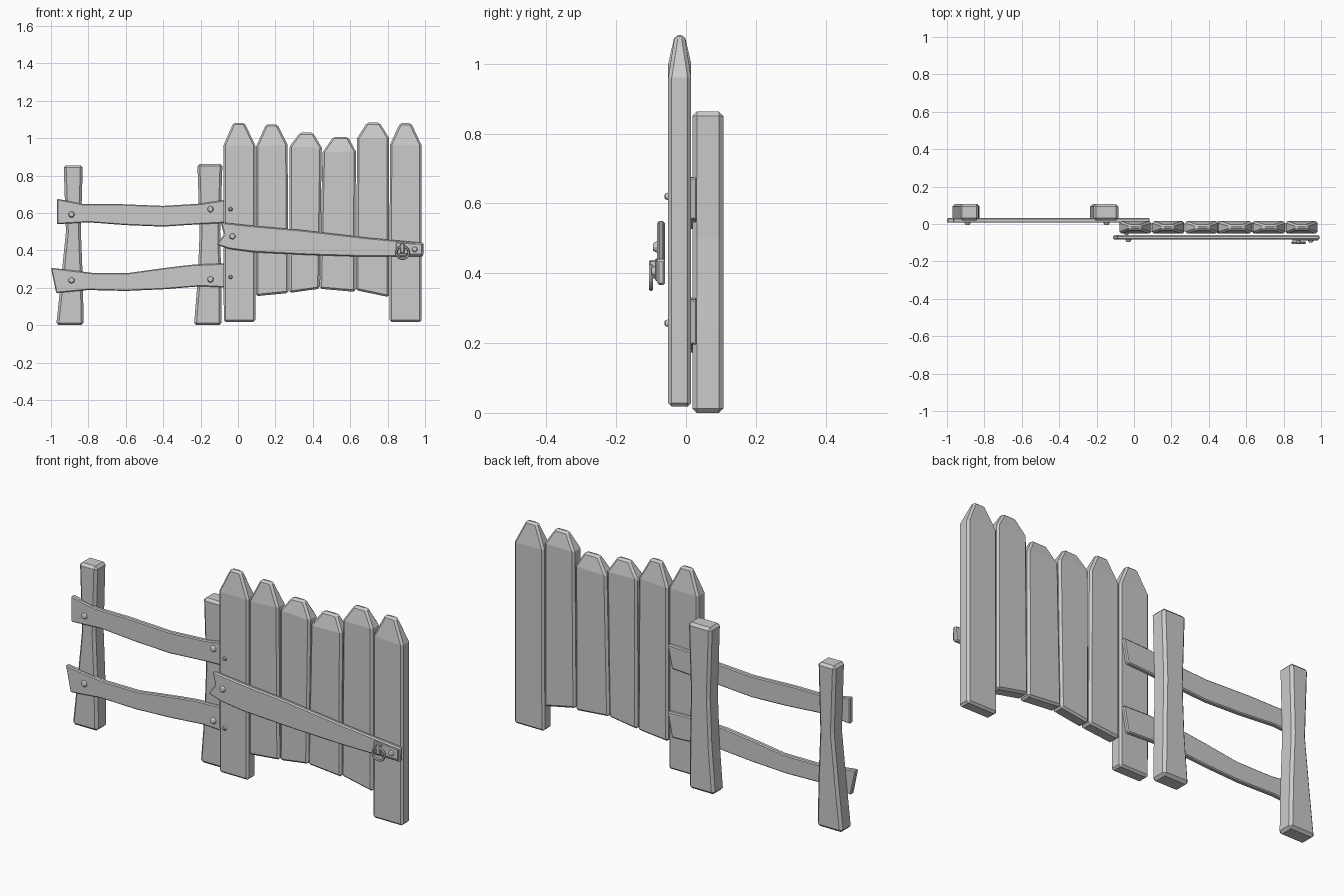
import bpy, bmesh
from math import pi
from mathutils import Matrix

if "Cube" in bpy.data.objects:
    bpy.data.objects.remove(bpy.data.objects["Cube"])


def finish(bm, name, bevel=0.0):
    bmesh.ops.recalc_face_normals(bm, faces=bm.faces)
    me = bpy.data.meshes.new(name)
    bm.to_mesh(me)
    bm.free()
    ob = bpy.data.objects.new(name, me)
    bpy.context.collection.objects.link(ob)
    if bevel:
        m = ob.modifiers.new("Bevel", 'BEVEL')
        m.width = bevel
        m.segments = 1
        m.limit_method = 'ANGLE'
        m.angle_limit = 0.6
    return ob


def board(name, outline, y0, y1, bevel):
    """Extrude an x-z outline from y0 to y1."""
    bm = bmesh.new()
    f = [bm.verts.new((x, y0, z)) for x, z in outline]
    b = [bm.verts.new((x, y1, z)) for x, z in outline]
    bm.faces.new(f)
    bm.faces.new(b[::-1])
    n = len(f)
    for i in range(n):
        j = (i + 1) % n
        bm.faces.new((f[i], b[i], b[j], f[j]))
    return finish(bm, name, bevel)


def picket(name, xl, xr, bl, br, sl, sr, t0, t1, top, bxl, bxr):
    """Picket with a head that tapers in width and in depth."""
    yc, h, ht = -0.018, 0.033, 0.014
    rings = [((bxl, bl), (bxr, br), h), ((xl, sl), (xr, sr), h), ((t0, top), (t1, top), ht)]
    bm = bmesh.new()
    r = []
    for (x0, z0), (x1, z1), d in rings:
        r.append([bm.verts.new(p) for p in ((x0, yc - d, z0), (x1, yc - d, z1),
                                            (x1, yc + d, z1), (x0, yc + d, z0))])
    bm.faces.new(r[0][::-1])
    bm.faces.new(r[2])
    for a, b in zip(r, r[1:]):
        for i in range(4):
            j = (i + 1) % 4
            bm.faces.new((a[i], a[j], b[j], b[i]))
    return finish(bm, name, 0.01)


def screw(name, x, y, z, r):
    """Low domed head facing -y."""
    bm = bmesh.new()
    bmesh.ops.create_cone(bm, cap_ends=True, segments=12, radius1=r, radius2=r * 0.6, depth=0.016,
                          matrix=Matrix.Translation((x, y, z)) @ Matrix.Rotation(pi / 2, 4, 'X'))
    return finish(bm, name, 0.002)


# Posts
board("post_left", [(-.972, 0), (-.825, 0), (-.83, .25), (-.84, .5), (-.83, .855), (-.932, .855),
                    (-.92, .5), (-.945, .25)], 0.018, 0.107, 0.013)
board("post_right", [(-.235, 0), (-.088, 0), (-.09, .25), (-.095, .5), (-.083, .863), (-.217, .863),
                     (-.205, .5), (-.215, .25)], 0.018, 0.107, 0.013)

# Fence rails
board("rail_upper", [(-.968, .54), (-.8, .55), (-.6, .535), (-.4, .527), (-.2, .54), (.06, .553),
                     (.085, .675), (-.08, .668), (-.2, .65), (-.4, .638), (-.65, .648), (-.83, .648),
                     (-.968, .676)], 0.007, 0.032, 0.005)
board("rail_lower", [(-.972, .172), (-.8, .188), (-.6, .183), (-.4, .192), (-.2, .208), (.06, .195),
                     (.085, .325), (-.08, .33), (-.25, .323), (-.4, .305), (-.58, .28), (-.78, .28),
                     (-1.0, .307)], 0.007, 0.032, 0.005)

# Gate pickets
pickets = [
    (-.078, .093, .018, .018, .96, .96, -.025, .035, 1.082, -.076, .093),
    (.096, .265, .155, .172, .955, .965, .15, .21, 1.074, .096, .27),
    (.275, .448, .172, .195, .955, .95, .332, .4, 1.03, .274, .436),
    (.452, .63, .195, .178, .925, .93, .51, .588, 1.007, .436, .628),
    (.637, .808, .187, .15, 1.0, 1.0, .69, .757, 1.083, .63, .808),
    (.812, .982, .018, .018, .965, .96, .866, .926, 1.08, .81, .982),
]
for i, p in enumerate(pickets):
    picket(f"picket_{i + 1}", *p)

# Slanted gate beam with a split end
board("gate_beam", [(-.115, .43), (-.05, .408), (.08, .39), (.38, .375), (.65, .367), (.99, .366),
                    (.993, .44), (.7, .467), (.33, .51), (.1, .53), (-.092, .55), (-.075, .485)],
      -0.083, -0.06, 0.006)

# Screws
for x, z in ((-.89, .592), (-.147, .62), (-.89, .24), (-.147, .245)):
    screw("rail_screw", x, 0.002, z, 0.018)
for z in (.62, .257):
    screw("picket_screw", -.04, -0.053, z, 0.013)
screw("beam_screw", -.03, -0.087, .475, 0.018)
screw("latch_screw", .945, -0.091, .405, 0.017)

# Latch plate, staple and ring
board("latch_plate", [(.845, .38), (.985, .378), (.985, .435), (.845, .442)], -0.089, -0.08, 0.003)
board("latch_staple", [(.868, .385), (.89, .385), (.89, .438), (.868, .438)], -0.106, -0.085, 0.004)
bpy.ops.mesh.primitive_torus_add(major_radius=0.033, minor_radius=0.0065, major_segments=20,
                                 minor_segments=6, location=(.88, -0.1, .388),
                                 rotation=(pi / 2, 0, 0))
bpy.context.object.name = "latch_ring"
